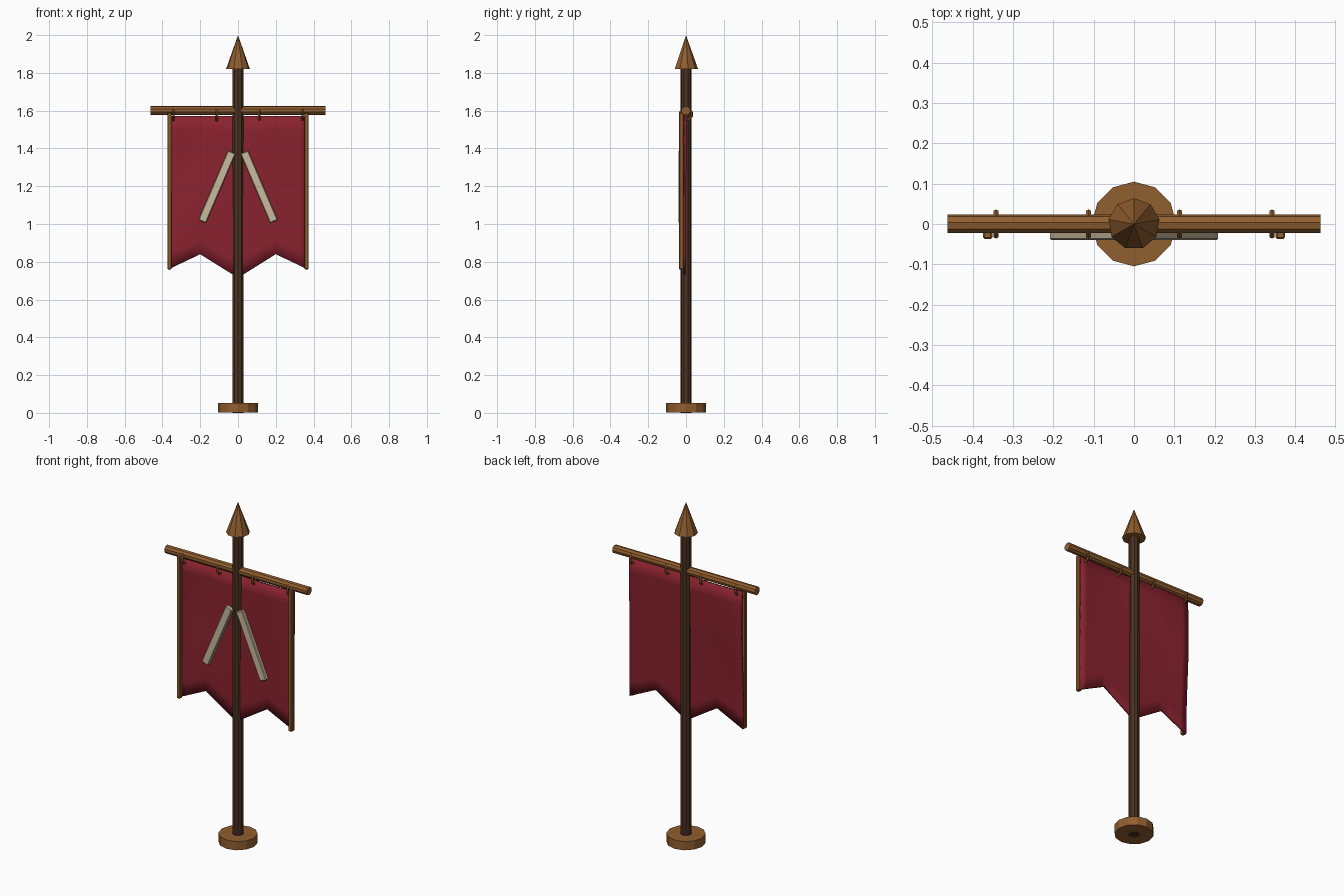
import bpy, bmesh, math

cube = bpy.data.objects.get("Cube")
if cube:
    bpy.data.objects.remove(cube, do_unlink=True)


def material(name, rgb):
    m = bpy.data.materials.new(name)
    m.use_nodes = True
    m.diffuse_color = (*rgb, 1)
    m.node_tree.nodes["Principled BSDF"].inputs["Base Color"].default_value = (*rgb, 1)
    return m


WOOD = material("light wood", (0.28, 0.112, 0.028))
DARK = material("dark wood", (0.072, 0.033, 0.016))
CLOTH = material("crimson cloth", (0.25, 0.016, 0.028))
BONE = material("bone", (0.58, 0.49, 0.34))


def finish(name, mat):
    ob = bpy.context.object
    ob.name = name
    ob.data.materials.append(mat)
    return ob


def cylinder(name, mat, sides, r, z0, z1, r_top=None):
    bpy.ops.mesh.primitive_cone_add(vertices=sides, radius1=r, radius2=r if r_top is None else r_top,
                                    depth=z1 - z0, location=(0, 0, (z0 + z1) / 2))
    return finish(name, mat)


def box(name, mat, size, loc, tilt=0):
    bpy.ops.mesh.primitive_cube_add(size=1, location=loc, rotation=(0, tilt, 0))
    ob = finish(name, mat)
    ob.scale = size
    bpy.ops.object.transform_apply(location=False, rotation=False)
    bevel = ob.modifiers.new("Bevel", 'BEVEL')
    bevel.width = 0.004
    bevel.segments = 1
    return ob


# Pole with its foot and spear tip
cylinder("pole", DARK, 10, 0.03, 0, 1.84)
cylinder("foot", WOOD, 12, 0.105, 0.001, 0.052)
cylinder("spear_tip", WOOD, 9, 0.064, 1.82, 2.0, 0)

# Crossbar
bpy.ops.mesh.primitive_cylinder_add(vertices=9, radius=0.024, depth=0.926,
                                    location=(0, 0, 1.6), rotation=(0, math.pi / 2, 0))
finish("crossbar", WOOD)

# Rings hanging the cloth from the crossbar
for i, x in enumerate((-0.342, -0.113, 0.113, 0.342)):
    bpy.ops.mesh.primitive_torus_add(major_radius=0.031, minor_radius=0.007, major_segments=10,
                                     minor_segments=6, location=(x, 0, 1.581),
                                     rotation=(0, math.pi / 2, 0))
    finish(f"ring_{i + 1}", WOOD)

# Side battens and slanted strips, mirrored left and right
for side, s in (("left", 1), ("right", -1)):
    box(f"batten_{side}", WOOD, (0.023, 0.025, 0.83), (s * 0.363, -0.0245, 1.175))
    dx, dz = 0.157, 0.367
    box(f"strip_{side}", BONE, (0.044, 0.026, math.hypot(dx, dz)),
        (s * (0.033 + dx / 2), -0.027, 1.197), -s * math.atan2(dx, dz))


# Cloth with a notched hem and a slight ripple
def hem(x):
    a = abs(x)
    if a < 0.2:
        return 0.715 + 0.125 * a / 0.2
    return 0.84 - 0.08 * (a - 0.2) / 0.168


half = [0.05, 0.1, 0.15, 0.2, 0.242, 0.284, 0.326, 0.368]
columns = [-x for x in reversed(half)] + [0] + half
ROWS = 10
bm = bmesh.new()
grid = []
for x in columns:
    col = []
    for r in range(ROWS + 1):
        t = r / ROWS
        z = 1.572 + (hem(x) - 1.572) * t
        y = -0.009 * math.sin(8 * x * (1 - t) + 2 * t)
        col.append(bm.verts.new((x, y, z)))
    grid.append(col)
for a, b in zip(grid, grid[1:]):
    for r in range(ROWS):
        bm.faces.new((a[r], a[r + 1], b[r + 1], b[r]))
mesh = bpy.data.meshes.new("banner_cloth")
bm.to_mesh(mesh)
bm.free()
mesh.materials.append(CLOTH)
cloth = bpy.data.objects.new("banner_cloth", mesh)
bpy.context.collection.objects.link(cloth)
for p in mesh.polygons:
    p.use_smooth = True
solid = cloth.modifiers.new("Thickness", 'SOLIDIFY')
solid.thickness = 0.012
solid.offset = 0
